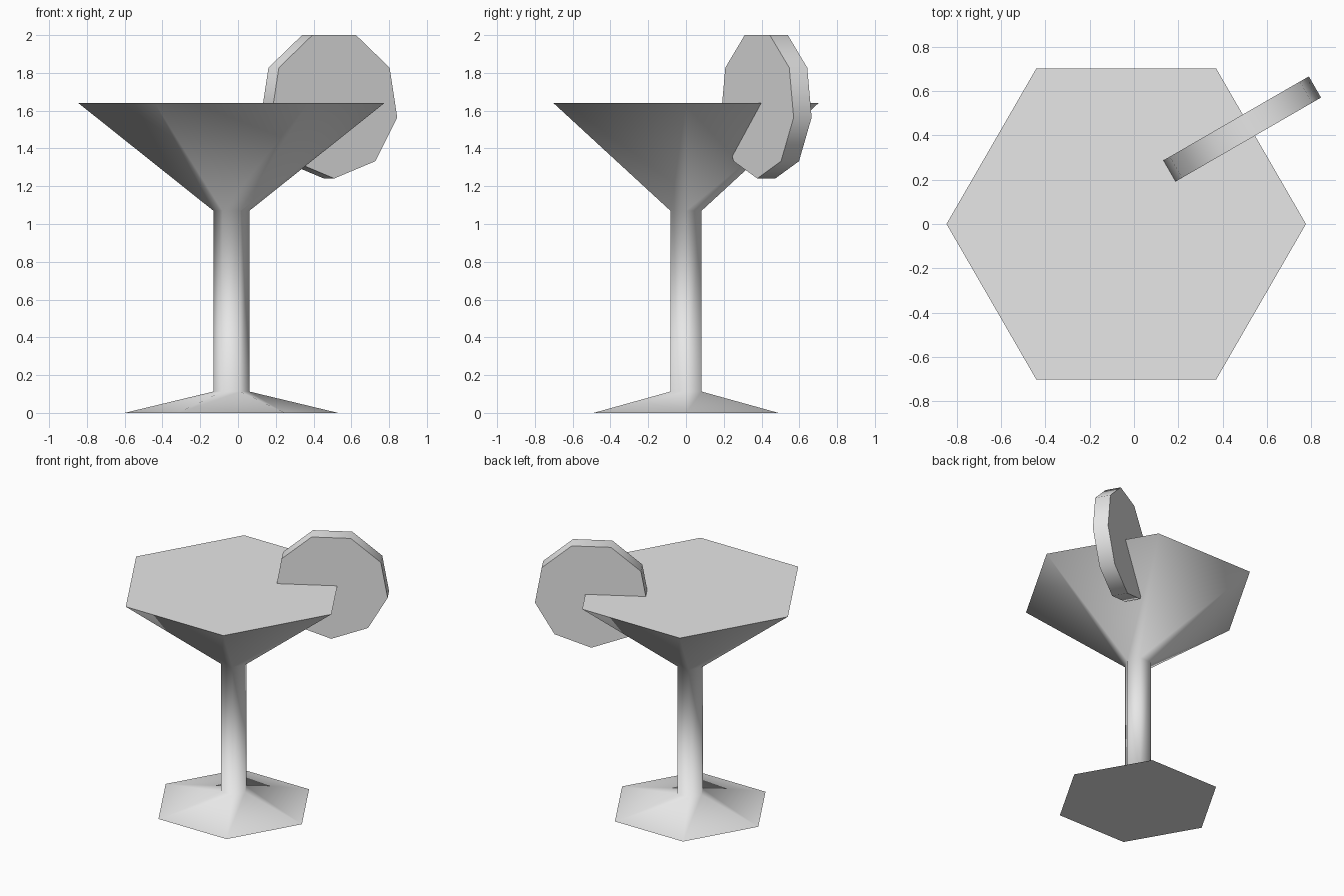
import bpy
import bmesh
import math
from mathutils import Matrix, Vector

cube = bpy.data.objects.get("Cube")
if cube:
    bpy.data.objects.remove(cube, do_unlink=True)

# One plain grey for everything
grey = bpy.data.materials.new("light_grey")
grey.use_nodes = True
colour = (0.8, 0.8, 0.8, 1)
grey.diffuse_color = colour
grey.node_tree.nodes["Principled BSDF"].inputs["Base Color"].default_value = colour


def turned_solid(name, sides, rings, start=0.0):
    """Closed solid from (radius, height) rings around local z."""
    bm = bmesh.new()
    loops = []
    for radius, z in rings:
        angles = [start + math.tau * i / sides for i in range(sides)]
        loops.append([bm.verts.new((radius * math.cos(a), radius * math.sin(a), z))
                      for a in angles])
    for low, high in zip(loops, loops[1:]):
        for i in range(sides):
            j = (i + 1) % sides
            bm.faces.new((low[i], low[j], high[j], high[i]))
    bm.faces.new(loops[0][::-1])
    bm.faces.new(loops[-1])
    mesh = bpy.data.meshes.new(name)
    bm.to_mesh(mesh)
    bm.free()
    mesh.materials.append(grey)
    obj = bpy.data.objects.new(name, mesh)
    bpy.context.collection.objects.link(obj)
    # Smooth around the sides, crisp at the flat caps
    bpy.ops.object.select_all(action="DESELECT")
    obj.select_set(True)
    bpy.context.view_layer.objects.active = obj
    bpy.ops.object.shade_smooth_by_angle(angle=math.radians(80))
    return obj


# Six-sided glass: foot, stem and filled bowl in one profile
glass = turned_solid("cocktail_glass", 6,
                     [(0.565, 0), (0.095, 0.113), (0.095, 1.07), (0.81, 1.64)])
glass.location.x = -0.035

# Nine-sided fruit slice pushed through the rim, one corner pointing down
slice_radius, half_thick = 0.391, 0.055
fruit = turned_solid("fruit_slice", 9,
                     [(slice_radius, -half_thick), (slice_radius, half_thick)],
                     start=-math.pi / 2)
fruit.matrix_world = (Matrix.Translation(Vector((0.482, 0.425, 1.632)))
                      @ Matrix.Rotation(math.radians(30), 4, "Z")
                      @ Matrix.Rotation(math.radians(90), 4, "X"))
